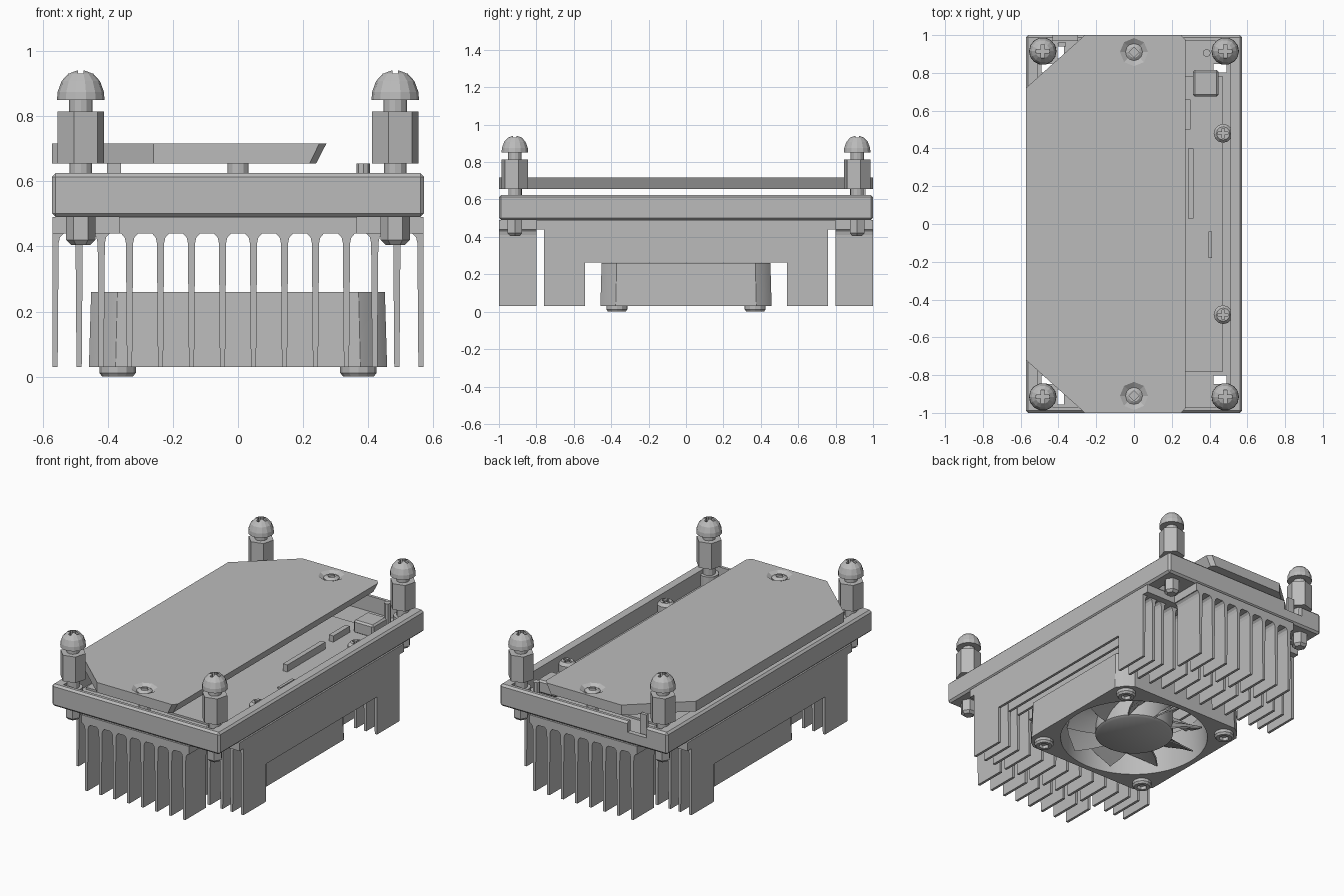
import bpy, bmesh
from math import sin, cos, pi

if "Cube" in bpy.data.objects:
    bpy.data.objects.remove(bpy.data.objects["Cube"], do_unlink=True)

grey = bpy.data.materials.new("plain_grey")
grey.use_nodes = True
grey.diffuse_color = (0.5, 0.5, 0.5, 1)
grey.node_tree.nodes["Principled BSDF"].inputs["Base Color"].default_value = (0.5, 0.5, 0.5, 1)


def finish(name, bm):
    bmesh.ops.recalc_face_normals(bm, faces=bm.faces)
    mesh = bpy.data.meshes.new(name)
    bm.to_mesh(mesh)
    bm.free()
    mesh.materials.append(grey)
    ob = bpy.data.objects.new(name, mesh)
    bpy.context.collection.objects.link(ob)
    return ob


def add_box(bm, x0, x1, y0, y1, z0, z1):
    vs = bmesh.ops.create_cube(bm, size=1)["verts"]
    for v in vs:
        v.co.x = x1 if v.co.x > 0 else x0
        v.co.y = y1 if v.co.y > 0 else y0
        v.co.z = z1 if v.co.z > 0 else z0


def box(name, *limits):
    bm = bmesh.new()
    add_box(bm, *limits)
    return finish(name, bm)


def add_loft(bm, rings, closed=False):
    """Join equal rings of points with quads; cap the ends or close the loop."""
    loops = [[bm.verts.new(p) for p in r] for r in rings]
    n = len(loops[0])
    for a, b in zip(loops, loops[1:] + (loops[:1] if closed else [])):
        for i in range(n):
            j = (i + 1) % n
            bm.faces.new((a[i], a[j], b[j], b[i]))
    if not closed:
        bm.faces.new(loops[0])
        bm.faces.new(loops[-1])


def lathe(name, x, y, profile, sides=12, turn=0.0):
    """Solid of revolution from (radius, height) pairs."""
    bm = bmesh.new()
    add_loft(bm, [[(x + r * cos(turn + 2 * pi * i / sides),
                    y + r * sin(turn + 2 * pi * i / sides), z) for i in range(sides)]
                  for r, z in profile])
    return finish(name, bm)


def modify(ob, kind, **settings):
    mod = ob.modifiers.new(kind.lower(), kind)
    for key, value in settings.items():
        setattr(mod, key, value)
    bpy.ops.object.select_all(action="DESELECT")
    bpy.context.view_layer.objects.active = ob
    ob.select_set(True)
    bpy.ops.object.modifier_apply(modifier=mod.name)


def cut(ob, cutter):
    modify(ob, "BOOLEAN", operation="DIFFERENCE", solver="EXACT", object=cutter)
    bpy.data.objects.remove(cutter, do_unlink=True)


def smooth(ob):
    bpy.ops.object.select_all(action="DESELECT")
    bpy.context.view_layer.objects.active = ob
    ob.select_set(True)
    bpy.ops.object.shade_smooth_by_angle(angle=0.6)


def cross_cut(ob, x, y, size, z0, z1):
    for dx, dy in ((size, size / 4), (size / 4, size)):
        cut(ob, box("cross_cutter", x - dx, x + dx, y - dy, y + dy, z0, z1))


SIDES = [(sx, sy) for sx in (-1, 1) for sy in (-1, 1)]

# Heat sink base, narrower at both ends to leave room for the corner screws
bm = bmesh.new()
add_box(bm, -0.57, 0.57, -0.8, 0.8, 0.44, 0.49)
for s in (-1, 1):
    add_box(bm, -0.365, 0.365, *sorted((s * 0.8, s * 1.0)), 0.44, 0.49)
finish("heat_sink_base", bm)


# Fins with flared roots, interrupted by the cross slots and the fan recess
def add_fin(bm, x, y0, y1, z0):
    half = [(0.008, z0), (0.011, 0.41), (0.015, 0.428), (0.028, 0.442)]
    outline = half + [(-w, z) for w, z in reversed(half)]
    add_loft(bm, [[(max(-0.57, min(0.57, x + w)), y, z) for w, z in outline]
                  for y in (y0, y1)])


inner_fins = [0.0952 * (i - 3.5) for i in range(8)]
outer_fins = [s * x for s in (-1, 1) for x in (0.42, 0.488, 0.562)]
bm = bmesh.new()
for x in inner_fins + outer_fins:
    add_fin(bm, x, -0.54, 0.54, 0.262)
    for s in (-1, 1):
        add_fin(bm, x, *sorted((s * 0.54, s * 0.76)), 0.03)
        if x in inner_fins:
            add_fin(bm, x, *sorted((s * 0.8, s * 1.0)), 0.03)
finish("heat_sink_fins", bm)

# Fan frame: square outside with cut corners, round inside
bm = bmesh.new()
rings = []
for i in range(64):
    c, s = cos(2 * pi * i / 64), sin(2 * pi * i / 64)
    out = min(0.458 / max(abs(c), abs(s)), 0.6)
    rings.append([(r * c, r * s, z) for r, z in
                  ((0.425, 0.03), (out, 0.03), (out * 0.985, 0.26), (0.41, 0.26))])
add_loft(bm, rings, closed=True)
smooth(finish("fan_frame", bm))

# Fan hub, support arms and blades
smooth(lathe("fan_hub", 0, 0, [(0.21, 0.045), (0.225, 0.055), (0.225, 0.26)], 40))
bm = bmesh.new()
add_box(bm, -0.42, 0.42, -0.02, 0.02, 0.235, 0.26)
add_box(bm, -0.02, 0.02, -0.42, 0.42, 0.235, 0.26)
finish("fan_arms", bm)
bm = bmesh.new()
for k in range(9):
    grid = []
    for r in (0.215, 0.3, 0.395):
        row = []
        for t in (0, 0.33, 0.67, 1):
            a = 2 * pi * k / 9 + 0.75 * t + (r - 0.2) * 0.9
            row.append(bm.verts.new((r * cos(a), r * sin(a), 0.055 + 0.15 * t ** 0.8)))
        grid.append(row)
    for a, b in zip(grid, grid[1:]):
        for i in range(3):
            bm.faces.new((a[i], a[i + 1], b[i + 1], b[i]))
blades = finish("fan_blades", bm)
modify(blades, "SOLIDIFY", thickness=0.008, offset=0)
smooth(blades)

# Fan screws
for sx, sy in SIDES:
    x, y = sx * 0.37, sy * 0.37
    ob = lathe("fan_screw", x, y, [(0.047, 0), (0.056, 0.012), (0.056, 0.035)])
    cut(ob, lathe("hex_cutter", x, y, [(0.03, -0.02), (0.03, 0.02)], 6))

# Tray: bevelled box hollowed out, with corner openings and a notch in the back wall
tray = box("tray", -0.572, 0.572, -1, 1, 0.49, 0.625)
modify(tray, "BEVEL", width=0.012, segments=1)
cut(tray, box("cavity_cutter", -0.51, 0.51, -0.97, 0.97, 0.53, 0.7))
for sx, sy in SIDES:
    x, y = sx * 0.455, sy * 0.825
    cut(tray, box("hole_cutter", x - 0.035, x + 0.035, y - 0.022, y + 0.022, 0.4, 0.6))
for s in (-1, 1):
    cut(tray, box("slot_cutter", -0.405, -0.37, s * 0.915 - 0.04, s * 0.915 + 0.04, 0.4, 0.6))
cut(tray, box("notch_cutter", -0.43, -0.3, 0.9, 1.1, 0.56, 0.7))

# Corner standoffs with a slotted round screw on top and a nut below
for sx, sy in SIDES:
    x, y = sx * 0.483, sy * 0.915
    lathe("corner_pad", x, y, [(0.055, 0.49), (0.055, 0.6)])
    lathe("corner_shaft", x, y, [(0.035, 0.43), (0.035, 0.66)])
    lathe("corner_nut", x, y, [(0.03, 0.405), (0.045, 0.42), (0.045, 0.49)], 6)
    lathe("corner_standoff", x, y, [(0.074, 0.655), (0.074, 0.815)], 6, 0.25)
    lathe("screw_neck", x, y, [(0.036, 0.81), (0.036, 0.855)])
    head = lathe("screw_head", x, y, [(0.073, 0.85), (0.071, 0.875), (0.059, 0.908),
                                      (0.038, 0.931), (0.015, 0.94)], 14)
    cross_cut(head, x, y, 0.036, 0.912, 1)

# Cover plate: chamfered on one side, with a sloping edge on the other
top = [(-0.572, -0.72), (-0.26, -1), (0.25, -1), (0.272, -0.975)]
bottom = [(-0.572, -0.72), (-0.26, -1), (0.22, -1), (0.24, -0.975)]
bm = bmesh.new()
add_loft(bm, [[(x, y, z) for x, y in half + [(x, -y) for x, y in reversed(half)]]
              for half, z in ((bottom, 0.655), (top, 0.717))])
cover = finish("cover_plate", bm)

# Cover screws in dished recesses, on pillars
for s in (-1, 1):
    y = s * 0.91
    cut(cover, lathe("dish_cutter", 0, y, [(0.04, 0.695), (0.076, 0.718), (0.076, 0.75)], 8))
    screw = lathe("cover_screw", 0, y, [(0.045, 0.69), (0.045, 0.704), (0.03, 0.714)])
    cut(screw, lathe("drive_cutter", 0, y, [(0.026, 0.703), (0.026, 0.75)], 4))
    lathe("cover_pillar", 0, y, [(0.033, 0.52), (0.033, 0.66)])

# Circuit board and its parts
box("circuit_board", -0.49, 0.47, -0.78, 0.78, 0.525, 0.542)
block = box("square_connector", 0.312, 0.448, 0.675, 0.815, 0.535, 0.615)
modify(block, "BEVEL", width=0.01, segments=1)
box("long_connector", 0.285, 0.315, 0.03, 0.4, 0.535, 0.585)
box("small_connector", 0.395, 0.412, -0.18, -0.04, 0.535, 0.55)
box("short_connector", 0.27, 0.3, 0.5, 0.66, 0.535, 0.58)
lathe("locating_post", 0.385, 0.905, [(0.021, 0.52), (0.021, 0.655)], 8)
box("notch_tab", -0.403, -0.36, 0.94, 0.96, 0.52, 0.678)
for s in (-1, 1):
    y = s * 0.48
    boss = lathe("board_screw", 0.472, y, [(0.05, 0.535), (0.05, 0.58), (0.035, 0.598)])
    cross_cut(boss, 0.472, y, 0.026, 0.585, 0.7)
